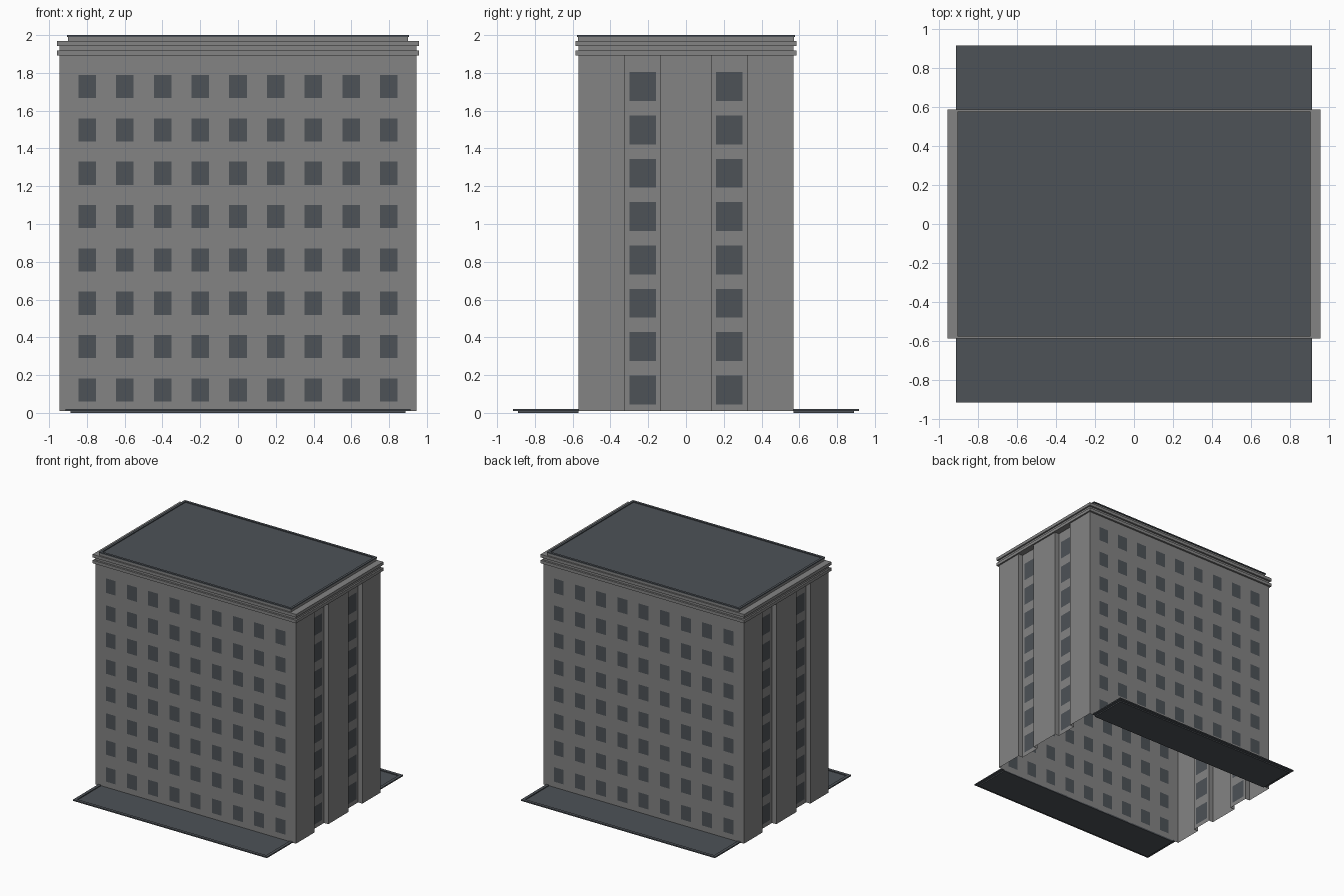
import bpy, bmesh

if "Cube" in bpy.data.objects:
    bpy.data.objects.remove(bpy.data.objects["Cube"])


def material(name, rgb):
    m = bpy.data.materials.new(name)
    m.diffuse_color = (*rgb, 1)
    m.use_nodes = True
    m.node_tree.nodes["Principled BSDF"].inputs["Base Color"].default_value = m.diffuse_color
    return m


WALL = material("grey concrete", (0.227, 0.227, 0.227))
DARK = material("dark slate", (0.074, 0.084, 0.095))


def finish(name, bm, mats):
    me = bpy.data.meshes.new(name)
    bm.to_mesh(me)
    bm.free()
    for m in mats:
        me.materials.append(m)
    ob = bpy.data.objects.new(name, me)
    bpy.context.collection.objects.link(ob)
    return ob


def add_box(bm, x0, x1, y0, y1, z0, z1):
    r = bmesh.ops.create_cube(bm, size=1)
    for v in r["verts"]:
        v.co = (x1 if v.co.x > 0 else x0, y1 if v.co.y > 0 else y0, z1 if v.co.z > 0 else z0)


def slab(name, mat, hx, hy, z0, z1):
    bm = bmesh.new()
    add_box(bm, -hx, hx, -hy, hy, z0, z1)
    return finish(name, bm, [mat])


def rimmed_panel(name, x, y0, y1, z, inset, open_side=0):
    """Sunken panel with a raised rim; open_side marks the y side against the wall."""
    a = y0 + (0 if open_side < 0 else inset)
    b = y1 - (0 if open_side > 0 else inset)
    xi = x - inset
    bm = bmesh.new()
    add_box(bm, -xi, xi, a, b, z, z + 0.013)
    add_box(bm, -x, -xi, y0, y1, z + 0.01, z + 0.02)
    add_box(bm, xi, x, y0, y1, z + 0.01, z + 0.02)
    if a > y0:
        add_box(bm, -xi, xi, y0, a, z + 0.01, z + 0.02)
    if b < y1:
        add_box(bm, -xi, xi, b, y1, z + 0.01, z + 0.02)
    return finish(name, bm, [DARK])


HX, HY, Z0, Z1 = 0.944, 0.57, 0.01, 1.895
ROWS = [0.1215 + 0.2294 * i for i in range(8)]


def wall(bm, p, q, columns=(), w=0.0, h=0.0):
    """Wall from p to q, cut into cells; window cells take the dark material."""
    length = ((q[0] - p[0]) ** 2 + (q[1] - p[1]) ** 2) ** 0.5
    us, zs = [0], [Z0]
    for c in columns:
        us += [c - w / 2, c + w / 2]
    if columns:
        for c in ROWS:
            zs += [c - h / 2, c + h / 2]
    us.append(length)
    zs.append(Z1)

    def vert(u, z):
        t = u / length
        return bm.verts.new((p[0] + (q[0] - p[0]) * t, p[1] + (q[1] - p[1]) * t, z))

    grid = [[vert(u, z) for z in zs] for u in us]
    for i in range(len(us) - 1):
        for j in range(len(zs) - 1):
            f = bm.faces.new((grid[i][j], grid[i + 1][j], grid[i + 1][j + 1], grid[i][j + 1]))
            f.material_index = int(i % 2 == 1 and j % 2 == 1)


# Hollow wall shell, open at the bottom, with two window recesses on each side
R0, R1, DEPTH = 0.135, 0.323, 0.04
side = [(HX, -HY), (HX, -R1), (HX - DEPTH, -R1), (HX - DEPTH, -R0), (HX, -R0),
        (HX, R0), (HX - DEPTH, R0), (HX - DEPTH, R1), (HX, R1), (HX, HY)]
bm = bmesh.new()
for s in (1, -1):
    pts = [(s * x, s * y) for x, y in side]
    wall(bm, (-s * HX, -s * HY), pts[0], [HX + 0.1995 * (i - 4) for i in range(9)], 0.093, 0.123)
    for i in range(9):
        recess = i in (2, 6)
        wall(bm, pts[i], pts[i + 1], [(R1 - R0) / 2] if recess else (), 0.14, 0.153)
bmesh.ops.remove_doubles(bm, verts=bm.verts, dist=0.0001)
finish("walls_with_windows", bm, [WALL, DARK])

# Cornice bands, neck and parapet
slab("lower_cornice_band", WALL, 0.957, 0.586, 1.893, 1.919)
slab("cornice_neck", WALL, HX, HY, 1.919, 1.943)
slab("upper_cornice_band", WALL, 0.957, 0.586, 1.943, 1.969)
slab("parapet", WALL, 0.9, 0.573, 1.969, 1.989)

# Roof and the two ground strips
rimmed_panel("roof", 0.905, -0.578, 0.578, 1.98, 0.02)
rimmed_panel("front_ground_strip", 0.913, -0.915, -HY, 0, 0.025, 1)
rimmed_panel("back_ground_strip", 0.913, HY, 0.915, 0, 0.025, -1)
